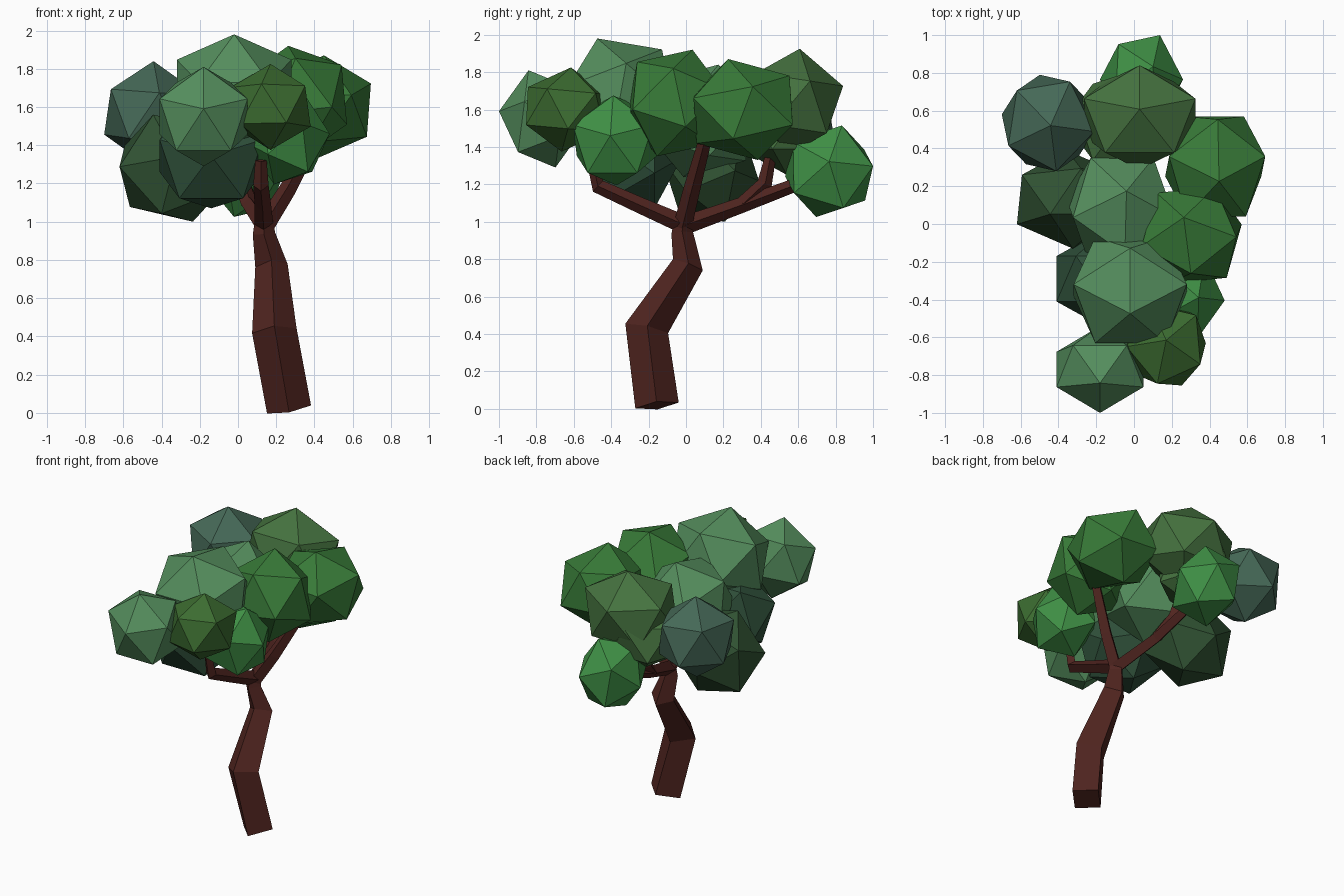
import bpy, bmesh
from mathutils import Vector, Matrix

if "Cube" in bpy.data.objects:
    bpy.data.objects.remove(bpy.data.objects["Cube"])


def material(name, rgb):
    m = bpy.data.materials.new(name)
    m.diffuse_color = (*rgb, 1)
    m.use_nodes = True
    m.node_tree.nodes["Principled BSDF"].inputs["Base Color"].default_value = m.diffuse_color
    return m


def add_object(name, bm, mat):
    bmesh.ops.recalc_face_normals(bm, faces=bm.faces)
    me = bpy.data.meshes.new(name)
    bm.to_mesh(me)
    bm.free()
    me.materials.append(mat)
    ob = bpy.data.objects.new(name, me)
    bpy.context.collection.objects.link(ob)
    return ob


def limb(name, points, radii, mat):
    """Four-sided tapering tube along a path, corners facing the axes."""
    pts = [Vector(p) for p in points]
    bm = bmesh.new()
    rings = []
    for i, (p, r) in enumerate(zip(pts, radii)):
        t = (pts[min(i + 1, len(pts) - 1)] - pts[max(i - 1, 0)]).normalized()
        u = Vector((1, 0, 0))
        u = (u - t * u.dot(t)).normalized()
        v = t.cross(u)
        rings.append([bm.verts.new(p + d * r) for d in (u, v, -u, -v)])
    for a, b in zip(rings, rings[1:]):
        for k in range(4):
            j = (k + 1) % 4
            bm.faces.new((a[k], a[j], b[j], b[k]))
    bm.faces.new(rings[0])
    bm.faces.new(rings[-1])
    return add_object(name, bm, mat)


def frame(apex, side):
    """Rotation matrix whose columns are built from two directions."""
    a = Vector(apex).normalized()
    s = Vector(side)
    s = (s - a * s.dot(a)).normalized()
    return Matrix((a, s, a.cross(s))).transposed()


def clump(name, centre, half, apex, side, mat):
    """Twenty-sided leaf ball: one corner points to apex, the next towards side."""
    bm = bmesh.new()
    bmesh.ops.create_icosphere(bm, subdivisions=1, radius=1)
    top = max(bm.verts, key=lambda v: v.co.z)
    near = top.link_edges[0].other_vert(top)
    rot = frame(apex, side) @ frame(top.co, near.co - top.co).transposed()
    bmesh.ops.transform(bm, matrix=rot.to_4x4(), verts=bm.verts)
    lo = Vector([min(v.co[i] for v in bm.verts) for i in range(3)])
    hi = Vector([max(v.co[i] for v in bm.verts) for i in range(3)])
    mid, size = (lo + hi) / 2, (hi - lo) / 2
    for v in bm.verts:
        v.co = Vector([centre[i] + (v.co[i] - mid[i]) * half[i] / size[i] for i in range(3)])
    return add_object(name, bm, mat)


# Trunk and branches
bark = material("bark", (0.08, 0.018, 0.014))
limb("trunk",
     [(0.267, -0.155, 0.018), (0.19, -0.21, 0.43), (0.175, 0.01, 0.77),
      (0.135, -0.02, 0.94), (0.14, -0.01, 1.02)],
     [0.117, 0.117, 0.085, 0.058, 0.05], bark)
limb("front_branch", [(0.135, 0.0, 0.98), (0.13, -0.25, 1.09), (0.12, -0.47, 1.19), (0.12, -0.5, 1.32)],
     [0.05, 0.043, 0.04, 0.03], bark)
limb("right_branch", [(0.135, -0.02, 0.97), (0.26, 0.03, 1.17), (0.40, 0.1, 1.43)],
     [0.05, 0.045, 0.035], bark)
limb("back_branch", [(0.135, -0.01, 0.98), (0.06, 0.3, 1.09), (0.03, 0.62, 1.21)],
     [0.05, 0.042, 0.035], bark)
limb("back_fork", [(0.06, 0.3, 1.09), (0.02, 0.42, 1.2), (0.0, 0.45, 1.34)],
     [0.042, 0.042, 0.03], bark)

# Foliage colours
pale = material("pale_leaf", (0.09, 0.27, 0.11))
teal = material("teal_leaf", (0.06, 0.14, 0.095))
green = material("green_leaf", (0.04, 0.20, 0.04))
bright = material("bright_leaf", (0.05, 0.28, 0.06))
olive = material("olive_leaf", (0.06, 0.17, 0.05))
moss = material("moss_leaf", (0.045, 0.15, 0.03))
dark = material("dark_leaf", (0.03, 0.085, 0.033))
shade = material("shade_leaf", (0.03, 0.085, 0.045))

# Leaf clumps: centre, half extents, corner direction, neighbouring corner direction
up, back = (0, 0, 1), (0, 1, 0)
for name, centre, half, apex, side, mat in [
    ("back_clump", (0.04, 0.765, 1.27), (0.22, 0.235, 0.245), (1, 0, .2), (0, .3, 1), bright),
    ("back_left_clump", (-0.455, 0.535, 1.565), (0.245, 0.255, 0.275), (-.6, .6, .5), up, teal),
    ("back_top_clump", (0.03, 0.565, 1.635), (0.295, 0.275, 0.29), (0, .15, 1), back, olive),
    ("back_inner_clump", (-0.07, 0.54, 1.50), (0.24, 0.25, 0.25), up, back, olive),
    ("right_clump", (0.43, 0.305, 1.60), (0.265, 0.265, 0.27), (.07, -.25, 1), back, green),
    ("right_front_clump", (0.305, -0.06, 1.635), (0.265, 0.255, 0.285), (-.15, .35, 1), (.1, -1, 0), green),
    ("centre_clump", (-0.07, 0.08, 1.54), (0.285, 0.27, 0.30), (.1, .3, 1), (0, -1, 0), pale),
    ("top_clump", (-0.02, -0.35, 1.68), (0.30, 0.28, 0.30), (0, -.4, 1), back, pale),
    ("front_clump", (-0.18, -0.77, 1.55), (0.23, 0.23, 0.26), (0, -1, .15), up, pale),
    ("front_right_clump", (0.17, -0.64, 1.60), (0.21, 0.215, 0.225), (0, .1, 1), (.33, .29, 0), moss),
    ("low_right_clump", (0.265, -0.38, 1.435), (0.215, 0.225, 0.24), (1, -.1, .1), up, bright),
    ("low_left_clump", (-0.34, 0.13, 1.28), (0.28, 0.26, 0.28), (.05, -1, .2), (-.4, 0, 1), dark),
    ("low_front_clump", (-0.14, -0.29, 1.345), (0.27, 0.27, 0.275), (0, -1, 0), up, shade),
]:
    clump(name, centre, half, apex, side, mat)
